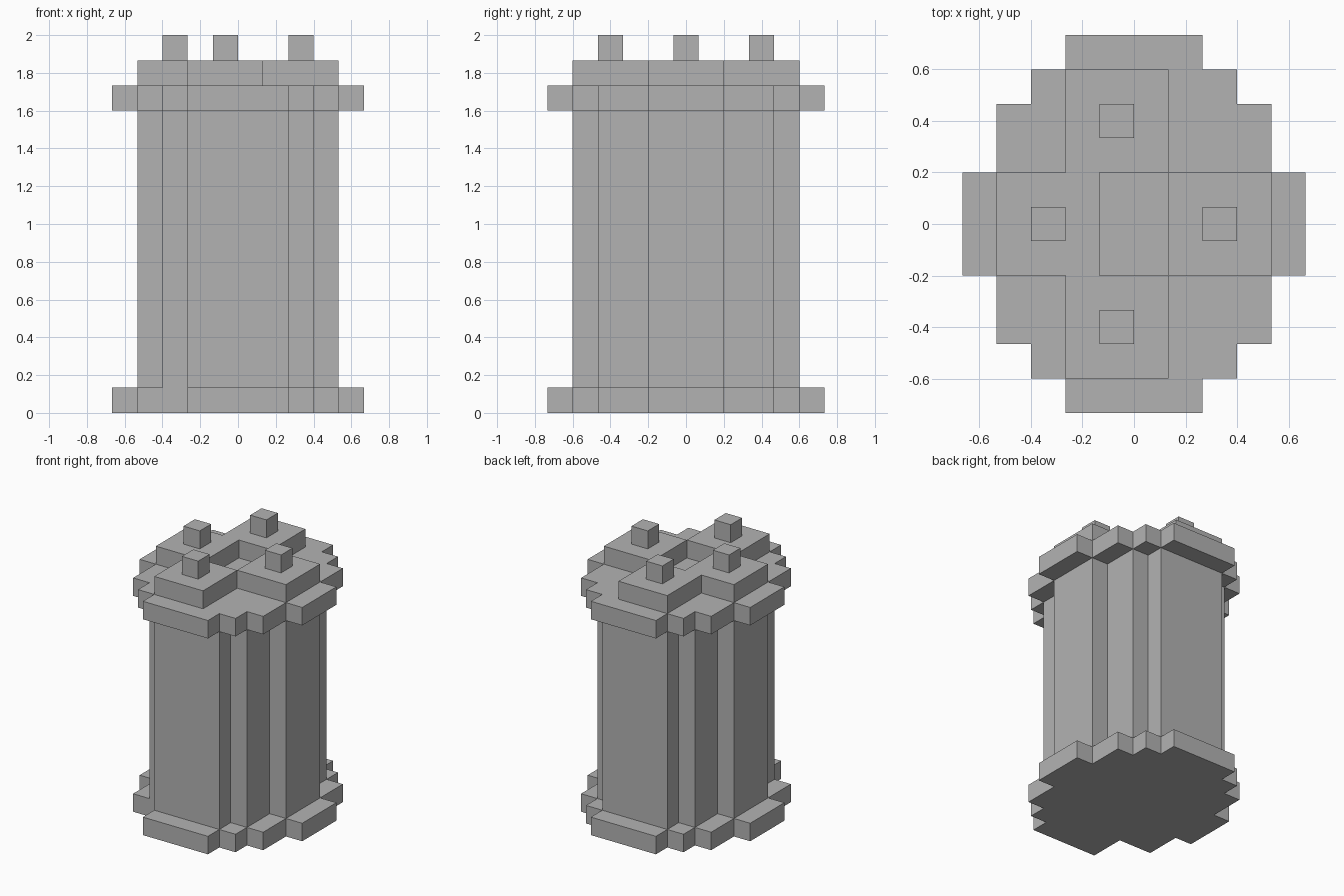
import bpy
import bmesh

cube = bpy.data.objects.get("Cube")
if cube:
    bpy.data.objects.remove(cube, do_unlink=True)

U = 2 / 15  # one block of the grid the model is built on

grey = bpy.data.materials.new("plain grey")
grey.use_nodes = True
COLOUR = (0.45, 0.45, 0.45, 1)
grey.diffuse_color = COLOUR
grey.node_tree.nodes["Principled BSDF"].inputs["Base Color"].default_value = COLOUR


def slab(name, outline, bottom, top):
    """Extrude a counter-clockwise outline, in blocks, between two heights."""
    bm = bmesh.new()
    face = bm.faces.new([bm.verts.new((x * U, y * U, bottom * U)) for x, y in outline])
    lid = bmesh.ops.extrude_face_region(bm, geom=[face])["geom"]
    verts = [v for v in lid if isinstance(v, bmesh.types.BMVert)]
    bmesh.ops.translate(bm, verts=verts, vec=(0, 0, (top - bottom) * U))
    bmesh.ops.recalc_face_normals(bm, faces=bm.faces)
    mesh = bpy.data.meshes.new(name)
    bm.to_mesh(mesh)
    bm.free()
    mesh.materials.append(grey)
    obj = bpy.data.objects.new(name, mesh)
    bpy.context.collection.objects.link(obj)
    return obj


def box(x0, x1, y0, y1):
    return [(x0, y0), (x1, y0), (x1, y1), (x0, y1)]


def corner(steps):
    """Staircase corner running from the x side to the y side."""
    points = [steps[0]]
    for (_, y), (x2, y2) in zip(steps, steps[1:]):
        points += [(x2, y), (x2, y2)]
    return points


def stepped(steps, front_right=None):
    """Mirror a staircase corner into all four quadrants."""
    outline = []
    for sx, sy in ((1, 1), (-1, 1), (-1, -1), (1, -1)):
        own = front_right if front_right and sx == sy == -1 else steps
        points = [(x * sx, y * sy) for x, y in corner(own)]
        outline += points if sx == sy else points[::-1]
    return outline


rim = [(5, 1.5), (4, 3.5), (3, 4.5), (2, 5.5)]
notched_rim = [(5, 1.5), (4, 3.5), (2, 5.5)]
shaft = [(4, 1.5), (3, 3.5), (2, 4.5)]

# Base plate (one corner block left out), shaft and upper plate
slab("base_plate", stepped(rim, notched_rim), 0, 1)
slab("shaft", stepped(shaft), 1, 12)
slab("upper_plate", stepped(rim), 12, 13)

# Raised cap: a C shape around a square well, closed by a separate block
half = [(-4, 1.5), (-2, 1.5), (-2, 4.5), (1, 4.5), (1, 1.5), (-1, 1.5)]
slab("cap_ring", [(x, -y) for x, y in half] + half[::-1], 13, 14)
slab("cap_block", box(1, 4, -1.5, 1.5), 13, 14)

# Four pegs
pegs = {"front": (-0.5, -3), "back": (-0.5, 3), "right": (-2.5, 0), "left": (2.5, 0)}
for side, (x, y) in pegs.items():
    slab(side + "_peg", box(x - 0.5, x + 0.5, y - 0.5, y + 0.5), 14, 15)
